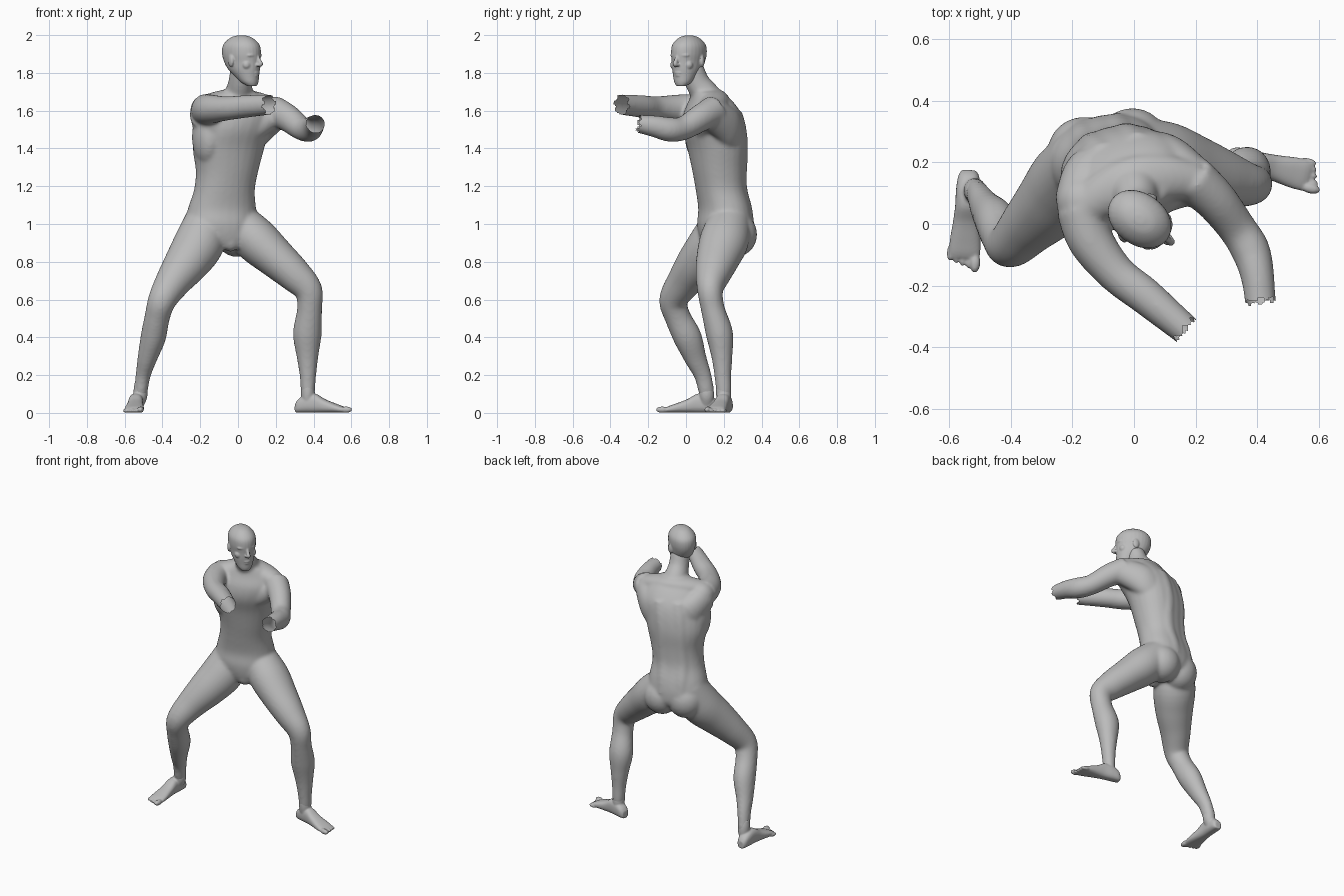
import bpy, bmesh, math
from mathutils import Vector, Matrix

if "Cube" in bpy.data.objects:
    bpy.data.objects.remove(bpy.data.objects["Cube"], do_unlink=True)

clay = bpy.data.materials.new("grey_clay")
clay.use_nodes = True
clay.diffuse_color = (0.5, 0.5, 0.5, 1)
clay.node_tree.nodes["Principled BSDF"].inputs["Base Color"].default_value = (0.5, 0.5, 0.5, 1)


def spline(stations, steps=5):
    """Catmull-Rom interpolation of (x, y, z, side radius, depth radius)."""
    st = [stations[0]] + list(stations) + [stations[-1]]
    out = []
    for a, b, c, d in zip(st, st[1:], st[2:], st[3:]):
        for k in range(steps):
            t = k / steps
            out.append([0.5 * (2 * q + (r - p) * t + (2 * p - 5 * q + 4 * r - s) * t * t
                               + (3 * q - p - 3 * r + s) * t ** 3) for p, q, r, s in zip(a, b, c, d)])
    return out + [list(stations[-1])]


def tube(bm, stations, hint, hint_end=None, axis=None, power=1.0, n=28):
    """Closed loft of elliptical rings; hint is the direction of the first radius."""
    pts = spline(stations)
    h0, h1 = Vector(hint), Vector(hint_end or hint)
    rings = []
    for i, p in enumerate(pts):
        a, b = pts[max(i - 1, 0)], pts[min(i + 1, len(pts) - 1)]
        t = Vector(axis) if axis else (Vector(b[:3]) - Vector(a[:3])).normalized()
        s = h0.lerp(h1, i / (len(pts) - 1))
        s = (s - t * s.dot(t)).normalized()
        d = t.cross(s)
        ring = []
        for k in range(n):
            c, q = math.cos(2 * math.pi * k / n), math.sin(2 * math.pi * k / n)
            c = math.copysign(abs(c) ** power, c)
            q = math.copysign(abs(q) ** power, q)
            ring.append(bm.verts.new(Vector(p[:3]) + s * p[3] * c + d * p[4] * q))
        rings.append(ring)
    for r0, r1 in zip(rings, rings[1:]):
        for k in range(n):
            bm.faces.new((r0[k], r0[(k + 1) % n], r1[(k + 1) % n], r1[k]))
    bm.faces.new(rings[0][::-1])
    bm.faces.new(rings[-1])


def ball(bm, c, r, turn=0.0):
    m = Matrix.Translation(c) @ Matrix.Rotation(turn, 4, 'Z') @ Matrix.Diagonal((*r, 1))
    bmesh.ops.create_uvsphere(bm, u_segments=24, v_segments=14, radius=1, matrix=m)


def finish(bm, name, voxel, smooth):
    """Fuse the overlapping volumes into one smooth skin."""
    me = bpy.data.meshes.new(name)
    bm.to_mesh(me)
    bm.free()
    ob = bpy.data.objects.new(name, me)
    bpy.context.collection.objects.link(ob)
    bpy.ops.object.select_all(action='DESELECT')
    ob.select_set(True)
    bpy.context.view_layer.objects.active = ob
    rm = ob.modifiers.new("fuse", 'REMESH')
    rm.mode = 'VOXEL'
    rm.voxel_size = voxel
    sm = ob.modifiers.new("soften", 'SMOOTH')
    sm.factor = 0.5
    sm.iterations = smooth
    for m in ("fuse", "soften"):
        bpy.ops.object.modifier_apply(modifier=m)
    ob.data.materials.clear()
    ob.data.materials.append(clay)
    for p in ob.data.polygons:
        p.use_smooth = True
        p.material_index = 0
    return ob


X, Y, Z = (1, 0, 0), (0, 1, 0), (0, 0, 1)

# ---- torso, twisting from the hips to the chest
body = bmesh.new()
torso = [(-.05, .19, .87, .07, .09), (-.075, .21, .93, .165, .135), (-.088, .208, 1.0, .192, .145),
         (-.085, .205, 1.08, .182, .136), (-.072, .185, 1.18, .162, .13), (-.058, .175, 1.28, .166, .138),
         (-.05, .165, 1.4, .19, .153), (-.03, .148, 1.5, .196, .162), (-.01, .14, 1.58, .195, .148),
         (0, .13, 1.65, .155, .11), (.01, .11, 1.7, .09, .075)]
hip_side, chest_side = (.98, .19, 0), (.95, .32, 0)
tube(body, torso, hip_side, chest_side, axis=Z, power=.92)

# back muscles either side of the spine
for s in (-1, 1):
    col = []
    for x, y, z, w, d in torso[2:9]:
        f = (z - .87) / .83
        side = Vector(hip_side).lerp(Vector(chest_side), f).normalized()
        p = Vector((x, y, z)) + side * s * .055 + Vector(Z).cross(side) * (d - .053)
        col.append((*p, .056, .052))
    tube(body, col, X)

# neck and shoulder slope
tube(body, [(0, .14, 1.62, .1, .09), (.005, .1, 1.69, .076, .075), (.012, .06, 1.75, .063, .065),
            (.02, .03, 1.83, .06, .062)], X)
tube(body, [(-.18, .04, 1.625, .055, .06), (-.09, .1, 1.655, .052, .075), (0, .14, 1.67, .047, .08),
            (.1, .15, 1.648, .052, .075), (.2, .14, 1.61, .055, .06)], Z)

# shoulder blades running out to the shoulders, then the sides below the armpits
tube(body, [(-.08, .21, 1.46, .1, .06), (-.15, .17, 1.52, .1, .075), (-.178, .07, 1.59, .09, .08)], Z)
tube(body, [(.03, .245, 1.46, .1, .06), (.11, .22, 1.52, .1, .07), (.195, .14, 1.58, .085, .075)], Z)
ball(body, (-.175, .075, 1.6), (.078, .085, .085))
ball(body, (-.165, .1, 1.46), (.075, .11, .15), .32)
ball(body, (.075, .19, 1.47), (.07, .1, .13), .32)

# chest muscles reaching to the shoulders
tube(body, [(-.055, .045, 1.5, .055, .04), (-.1, .036, 1.51, .066, .05), (-.17, .04, 1.58, .06, .06)], Z)
tube(body, [(.05, .065, 1.5, .055, .04), (.095, .085, 1.515, .066, .05), (.19, .125, 1.575, .06, .06)], Z)

# buttocks and groin
ball(body, (-.165, .238, .95), (.115, .11, .12), .2)
ball(body, (-.005, .262, .945), (.115, .115, .12), .2)
ball(body, (-.04, .135, .905), (.045, .048, .052))

# ---- arms, running a little past the wrists
tube(body, [(-.172, .05, 1.605, .084, .08), (-.142, -.05, 1.608, .077, .075), (-.06, -.158, 1.612, .064, .063),
            (.038, -.235, 1.622, .06, .06), (.163, -.34, 1.632, .054, .05), (.21, -.38, 1.636, .052, .048)], Z)
tube(body, [(.185, .15, 1.6, .082, .078), (.262, .08, 1.562, .073, .07), (.333, -.012, 1.508, .063, .062),
            (.378, -.085, 1.5, .065, .063), (.4, -.165, 1.517, .058, .055), (.41, -.25, 1.53, .048, .05),
            (.414, -.3, 1.537, .047, .048)], Z)

# ---- legs
tube(body, [(-.155, .21, 1.04, .115, .11), (-.205, .145, .9, .133, .128), (-.268, .068, .8, .12, .115),
            (-.34, -.005, .7, .096, .094), (-.4, -.066, .6, .076, .076), (-.427, -.045, .51, .067, .069),
            (-.449, .008, .4, .067, .075), (-.48, .05, .29, .052, .059), (-.502, .088, .2, .04, .046),
            (-.515, .108, .11, .035, .041), (-.52, .11, .06, .024, .028)], X)
tube(body, [(-.025, .235, 1.04, .105, .1), (.09, .205, .92, .13, .12), (.2, .17, .82, .116, .106),
            (.3, .142, .73, .093, .091), (.372, .128, .65, .069, .075), (.379, .142, .55, .063, .066),
            (.367, .177, .42, .072, .076), (.368, .19, .3, .056, .058), (.37, .195, .2, .045, .044),
            (.37, .2, .11, .04, .037), (.37, .2, .06, .03, .028)], Y)

skin = finish(body, "body", .009, 12)

# open, ragged ends at both wrists
bm = bmesh.new()
bm.from_mesh(skin.data)
cut = []
for wrist, way, rag in (((.165, -.34, 1.632), (.76, -.65, .05), .01), ((.41, -.25, 1.53), (.1, -.98, .15), .005)):
    w, d = Vector(wrist), Vector(way).normalized()
    for f in bm.faces:
        v = f.calc_center_median() - w
        if v.length < .13 and v.dot(d) > rag * math.sin(7 * math.atan2(v.z, v.cross(d).z)):
            cut.append(f)
bmesh.ops.delete(bm, geom=cut, context='FACES')
bm.to_mesh(skin.data)
bm.free()

# ---- head, built facing the front and then turned to its left
head = bmesh.new()
tube(head, [(0, -.066, 1.73, .026, .022), (0, -.05, 1.75, .045, .045), (0, -.03, 1.785, .06, .068),
            (0, -.012, 1.82, .071, .09), (0, 0, 1.86, .077, .104), (0, .004, 1.9, .083, .111),
            (0, .005, 1.94, .081, .107), (0, .005, 1.968, .066, .087), (0, .005, 1.99, .04, .054),
            (0, .005, 1.999, .012, .016)], X, axis=Z, power=.97)
tube(head, [(0, -.1, 1.89, .009, .008), (0, -.111, 1.865, .01, .011), (0, -.122, 1.847, .013, .012),
            (0, -.11, 1.837, .011, .008)], X)
ball(head, (0, -.093, 1.801), (.023, .012, .007))
ball(head, (0, -.091, 1.787), (.02, .012, .007))
ball(head, (0, -.077, 1.748), (.026, .017, .017))
for s in (-1, 1):
    ball(head, (s * .032, -.085, 1.893), (.03, .015, .01), s * .35)     # brow
    ball(head, (s * .042, -.062, 1.842), (.028, .024, .026))            # cheek
    ball(head, (s * .011, -.109, 1.842), (.008, .01, .007))             # nostril
    ball(head, (s * .08, .016, 1.864), (.011, .021, .032), s * .35)     # ear
bmesh.ops.transform(head, verts=head.verts,
                    matrix=Matrix.Translation((.022, .013, 0)) @ Matrix.Rotation(math.radians(54), 4, 'Z'))
finish(head, "head", .0045, 4)


# ---- feet
def foot(name, heel, toe, ankle, inner):
    """inner is +1 when the big toe lies to the left of the walking direction."""
    bm = bmesh.new()
    h, t = Vector((*heel, 0)), Vector((*toe, 0))
    d = t - h
    side = Vector(Z).cross(d).normalized()
    rows = [(0, .05, .022), (.06, .075, .034), (.2, .1, .039), (.36, .1, .039), (.52, .072, .043),
            (.7, .05, .05), (.82, .036, .051), (.88, .026, .048)]
    tube(bm, [(*(h + d * f + Vector((0, 0, z / 2))), w, z / 2) for f, z, w in rows], side,
         axis=d.normalized(), power=.8)
    for k in range(5):
        r = .017 if k == 0 else .0115
        c = h + d * (.92 - .022 * k) + side * inner * (.036 - .0205 * k)
        ball(bm, c + Vector((0, 0, r)), (.033 if k == 0 else .028, r, r), math.atan2(d.y, d.x))
    a = Vector(ankle)
    low = a.lerp(h + d * .2, .6)
    tube(bm, [(low.x, low.y, .03, .024, .03), (a.x, a.y, .085, .036, .039),
              (a.x, a.y - .004, .13, .035, .038), (a.x, a.y - .008, .17, .028, .03)], X)
    for v in bm.verts:
        v.co.z = max(v.co.z, 0.001)
    finish(bm, name, .005, 5)


foot("right_foot", (-.535, .175), (-.553, -.15), (-.517, .11, 0), 1)
foot("left_foot", (.305, .22), (.605, .145), (.37, .2, 0), -1)
